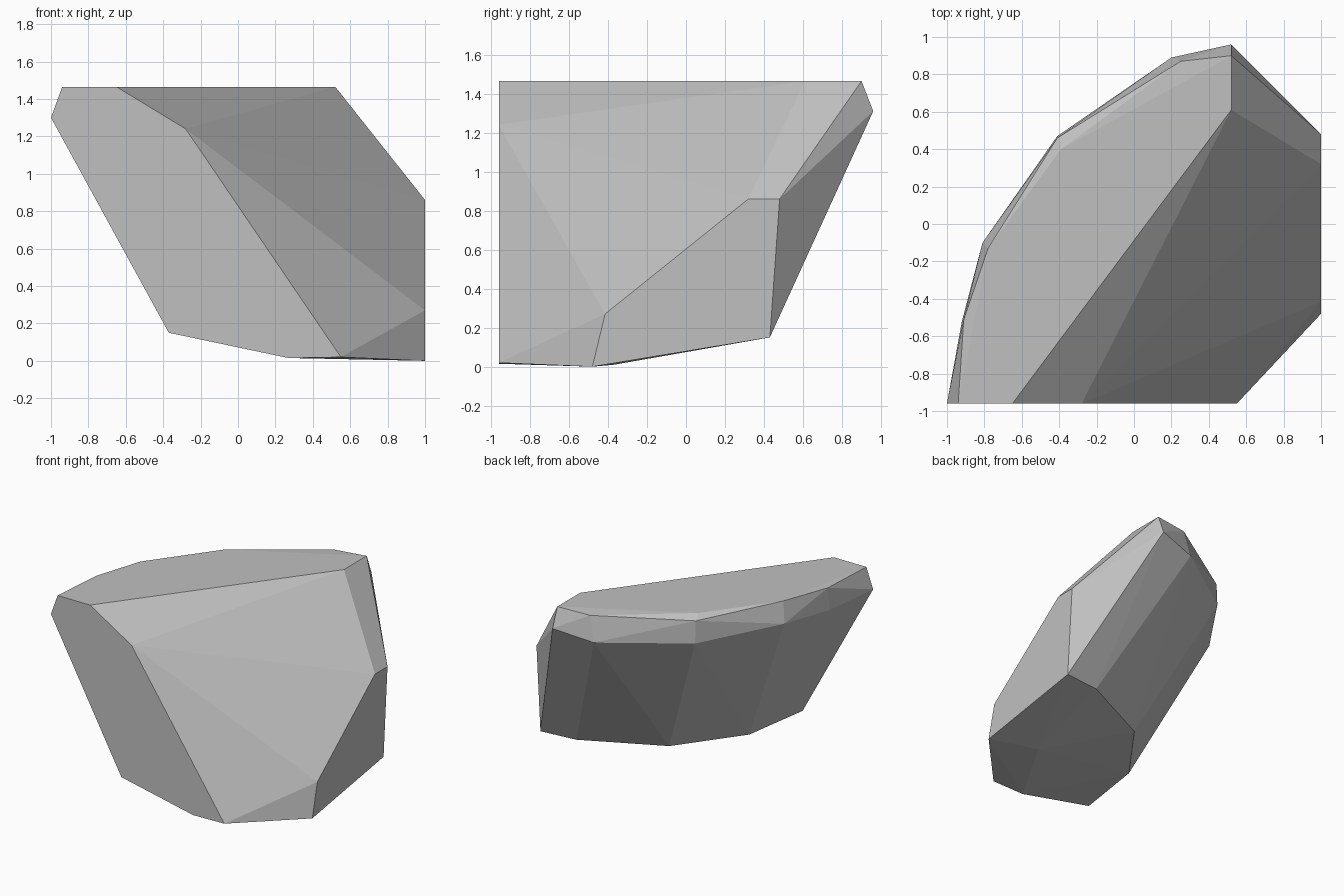
import bpy, bmesh, math

if "Cube" in bpy.data.objects:
    bpy.data.objects.remove(bpy.data.objects["Cube"])

# Corner rings of the boulder
front_corners = [(x, -0.96, z) for x, z in (
    (-1.0, 1.30), (-0.94, 1.465), (-0.65, 1.465), (-0.28, 1.24),
    (0.55, 0.02), (0.27, 0.015), (-0.37, 0.15))]
top_rim = [(0.52, 0.61, 1.465), (0.52, 0.90, 1.465), (0.25, 0.87, 1.455),
           (-0.39, 0.40, 1.465), (-0.41, 0.46, 1.43),
           (-0.78, -0.13, 1.465), (-0.91, -0.51, 1.46)]
back_upper = [(0.52, 0.96, 1.31), (0.20, 0.89, 1.255), (-0.41, 0.47, 1.25),
              (-0.81, -0.10, 1.30), (-0.92, -0.52, 1.28)]
back_lower = [(0.70, 0.40, 0.15), (0.08, 0.10, 0.15), (-0.286, -0.40, 0.15)]
right_corners = [(1.0, y, z) for y, z in (
    (-0.48, 0.0), (-0.415, 0.27), (0.32, 0.86), (0.48, 0.86), (0.43, 0.15))]
underside = [(0.61, -0.37, 0.01)]

# Flat-sided convex boulder wrapped around the corners
bm = bmesh.new()
for co in (front_corners + top_rim + back_upper + back_lower
           + right_corners + underside):
    bm.verts.new(co)
hull = bmesh.ops.convex_hull(bm, input=bm.verts)
loose = [v for v in bm.verts if not v.link_faces]
bmesh.ops.delete(bm, geom=loose, context='VERTS')
bmesh.ops.dissolve_limit(bm, angle_limit=math.radians(0.5),
                         verts=bm.verts, edges=bm.edges)
bmesh.ops.recalc_face_normals(bm, faces=bm.faces)

mesh = bpy.data.meshes.new("boulder")
bm.to_mesh(mesh)
bm.free()

# Stone colour
stone = bpy.data.materials.new("stone grey")
stone.diffuse_color = (0.53, 0.53, 0.53, 1.0)
stone.use_nodes = True
stone.node_tree.nodes["Principled BSDF"].inputs["Base Color"].default_value = stone.diffuse_color
mesh.materials.append(stone)

boulder = bpy.data.objects.new("boulder", mesh)
bpy.context.collection.objects.link(boulder)
